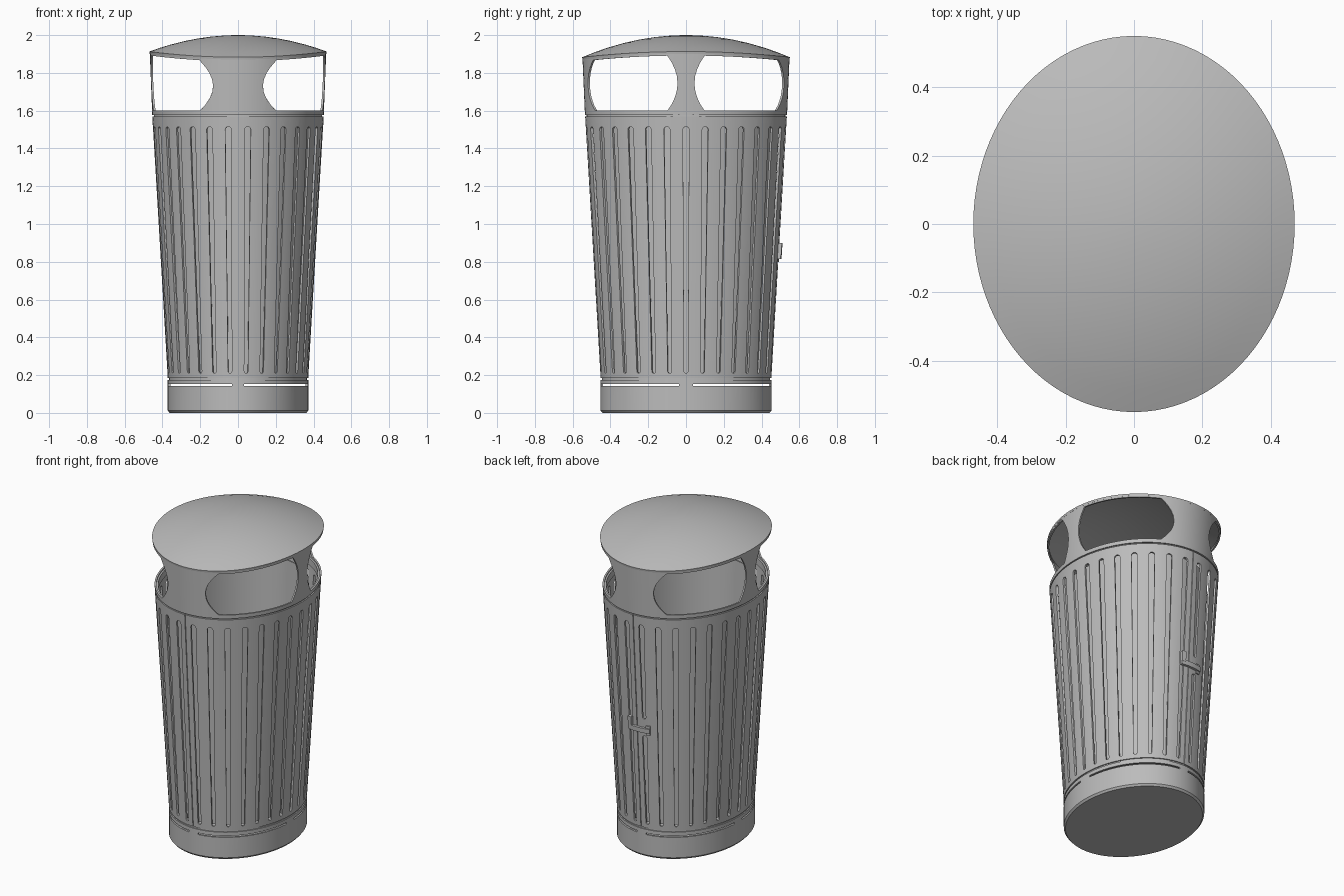
import bpy, bmesh, math
from math import sin, cos, pi

if "Cube" in bpy.data.objects:
    bpy.data.objects.remove(bpy.data.objects["Cube"])

grey = bpy.data.materials.new("plain_grey")
grey.use_nodes = True
grey.diffuse_color = (0.5, 0.5, 0.5, 1)
grey.node_tree.nodes["Principled BSDF"].inputs["Base Color"].default_value = (0.5, 0.5, 0.5, 1)

SEGS = 96


def make(name, bm):
    bmesh.ops.recalc_face_normals(bm, faces=bm.faces)
    mesh = bpy.data.meshes.new(name)
    bm.to_mesh(mesh)
    bm.free()
    mesh.materials.append(grey)
    ob = bpy.data.objects.new(name, mesh)
    bpy.context.collection.objects.link(ob)
    return ob


def loft(name, rings, closed=True):
    """Skin elliptical rings (a, b, z); z may be a function of the angle.
    closed joins last ring to first, otherwise both ends are capped."""
    bm = bmesh.new()
    loops = []
    for a, b, z in rings:
        loop = []
        for i in range(SEGS):
            p = 2 * pi * i / SEGS
            loop.append(bm.verts.new((a * cos(p), b * sin(p), z(p) if callable(z) else z)))
        loops.append(loop)
    pairs = list(zip(loops, loops[1:]))
    if closed:
        pairs.append((loops[-1], loops[0]))
    else:
        bm.faces.new(loops[0])
        bm.faces.new(loops[-1])
    for lo, hi in pairs:
        for i in range(SEGS):
            j = (i + 1) % SEGS
            bm.faces.new((lo[i], lo[j], hi[j], hi[i]))
    return make(name, bm)


def tube(name, a0, b0, z0, a1, b1, z1, t=0.012):
    return loft(name, [(a0, b0, z0), (a1, b1, z1), (a1 - t, b1 - t, z1), (a0 - t, b0 - t, z0)])


def axes(z):
    """Half widths of the tapered body at height z."""
    k = (z - 0.185) / 1.385
    return 0.372 + 0.082 * k, 0.452 + 0.082 * k


def patch(bm, rows, cols, inner, outer, zmap=None):
    """Add a curved block following the wall; rows are (z, angle from, angle to)."""
    grids = []
    for off in (inner, outer):
        grid = []
        for z, p0, p1 in rows:
            line = []
            for c in range(cols + 1):
                p = p0 + (p1 - p0) * c / cols
                h = zmap(z, p) if zmap else z
                a, b = axes(h)
                line.append(bm.verts.new(((a + off) * cos(p), (b + off) * sin(p), h)))
            grid.append(line)
        grids.append(grid)
    g, o = grids
    n = len(rows) - 1
    for r in range(n):
        for c in range(cols):
            for q in grids:
                bm.faces.new((q[r][c], q[r][c + 1], q[r + 1][c + 1], q[r + 1][c]))
        for c in (0, cols):
            bm.faces.new((g[r][c], g[r + 1][c], o[r + 1][c], o[r][c]))
    for r in (0, n):
        for c in range(cols):
            bm.faces.new((g[r][c], g[r][c + 1], o[r][c + 1], o[r][c]))


def cut(ob, bm):
    cutter = make("cutter", bm)
    cutter.hide_render = True
    mod = ob.modifiers.new("cut", "BOOLEAN")
    mod.operation, mod.solver, mod.object = "DIFFERENCE", "EXACT", cutter
    bpy.context.view_layer.objects.active = ob
    bpy.ops.object.modifier_apply(modifier=mod.name)
    bpy.data.objects.remove(cutter)


def arc_angles(count):
    """Angles that divide the ellipse into equal lengths."""
    steps = 7200
    speed = [math.hypot(0.41 * sin(2 * pi * i / steps), 0.49 * cos(2 * pi * i / steps)) for i in range(steps)]
    total, run, out = sum(speed), 0, []
    for i, s in enumerate(speed):
        if len(out) < count and run >= total * len(out) / count:
            out.append(2 * pi * i / steps)
        run += s
    return out


def slot_rows(p, z0, z1):
    """Narrow upright slot with round ends."""
    rows = []
    speed = math.hypot(0.41 * sin(p), 0.49 * cos(p))
    for z, w, sign in ((z0, 0.011, 1), (z1, 0.015, -1)):
        end = []
        for k in range(1, 6):
            q = pi / 2 * k / 5
            half = w * sin(q) / speed
            end.append((z + sign * w * (1 - cos(q)), p - half, p + half))
        rows += end if sign > 0 else end[::-1]
    return rows


# Base with a closed floor and four thin slits
base = loft("base", [(0.362, 0.442, 0), (0.372, 0.452, 0.012), (0.372, 0.452, 0.175),
                     (0.36, 0.44, 0.175), (0.36, 0.44, 0.015)], closed=False)
bm = bmesh.new()
for k in range(4):
    s = k * pi / 2
    patch(bm, [(0.142, s + 0.085, s + pi / 2 - 0.085), (0.152, s + 0.085, s + pi / 2 - 0.085)], 20, -0.05, 0.05)
cut(base, bm)

# Slatted body with a seam front and back
body = tube("slatted_body", *axes(0.185), 0.185, *axes(1.57), 1.57)
bm = bmesh.new()
for i, p in enumerate(arc_angles(30)):
    spans = ((0.21, 0.79), (0.9, 1.515)) if i == 8 else ((0.21, 1.515),)
    for z0, z1 in spans:
        patch(bm, slot_rows(p, z0, z1), 1, -0.04, 0.04)
for p in (pi / 2, -pi / 2):
    patch(bm, [(0.17, p - 0.007, p + 0.007), (1.6, p - 0.007, p + 0.007)], 1, -0.006, 0.04)
cut(body, bm)

# Joining rings behind the two gaps
tube("lower_joint", 0.365, 0.445, 0.165, 0.365, 0.445, 0.2, 0.012)
tube("upper_joint", 0.446, 0.526, 0.1 + 1.45, 0.446, 0.526, 1.595, 0.012)

# Inner bucket
loft("inner_bucket", [(0.343, 0.423, 0.21), (0.383, 0.463, 1.55), (0.375, 0.455, 1.55),
                      (0.336, 0.416, 0.225)], closed=False)


def rim(p):
    return 1.875 + 0.03 * cos(p) ** 2


# Hood wall with four openings between pillars
hood = loft("hood_wall", [(0.454, 0.535, 1.578), (0.467, 0.548, rim), (0.457, 0.538, rim), (0.443, 0.524, 1.578)])
bm = bmesh.new()


def opening_height(w, p):
    return 1.602 + (rim(p) - 0.013 - 1.602) * w


for k in range(4):
    rows = []
    for r in range(13):
        v = -cos(pi * r / 12)
        side, front = 0.083 + 0.1 * v * v, 0.29 + 0.165 * v * v
        first, last = (side, front) if k % 2 == 0 else (front, side)
        rows.append(((v + 1) / 2, k * pi / 2 + first, (k + 1) * pi / 2 - last))
    patch(bm, rows, 20, -0.06, 0.06, opening_height)
cut(hood, bm)


# Domed lid, as a thin shell
def dome(r, drop):
    return lambda p: rim(p) + 0.008 + (1.992 - rim(p)) * (1 - r * r) - drop


radii = [0.04, 0.15, 0.3, 0.45, 0.6, 0.75, 0.88, 1]
upper = [(0.47 * r, 0.55 * r, dome(r, 0)) for r in radii]
lower = [(0.468 * r, 0.548 * r, dome(r, 0.012)) for r in reversed(radii)]
loft("domed_lid", upper + lower, closed=False)

# Door latch on the back
for name, z0, z1, x0, x1, out in (("latch_bar", 0.815, 0.845, 0.055, -0.085, 0.016),
                                  ("latch_hook", 0.835, 0.9, 0.055, 0.03, 0.018),
                                  ("latch_plate", 0.8, 0.86, -0.06, -0.085, 0.008)):
    bm = bmesh.new()
    a0, a1 = pi / 2 - x0 / 0.41, pi / 2 - x1 / 0.41
    patch(bm, [(z0, a0, a1), (z1, a0, a1)], 6, -0.004, out)
    make(name, bm)

# Smooth shading with crisp edges
bpy.ops.object.select_all(action="DESELECT")
for ob in bpy.context.scene.objects:
    if ob.type == "MESH":
        ob.select_set(True)
        bpy.context.view_layer.objects.active = ob
bpy.ops.object.shade_smooth_by_angle(angle=math.radians(30))
